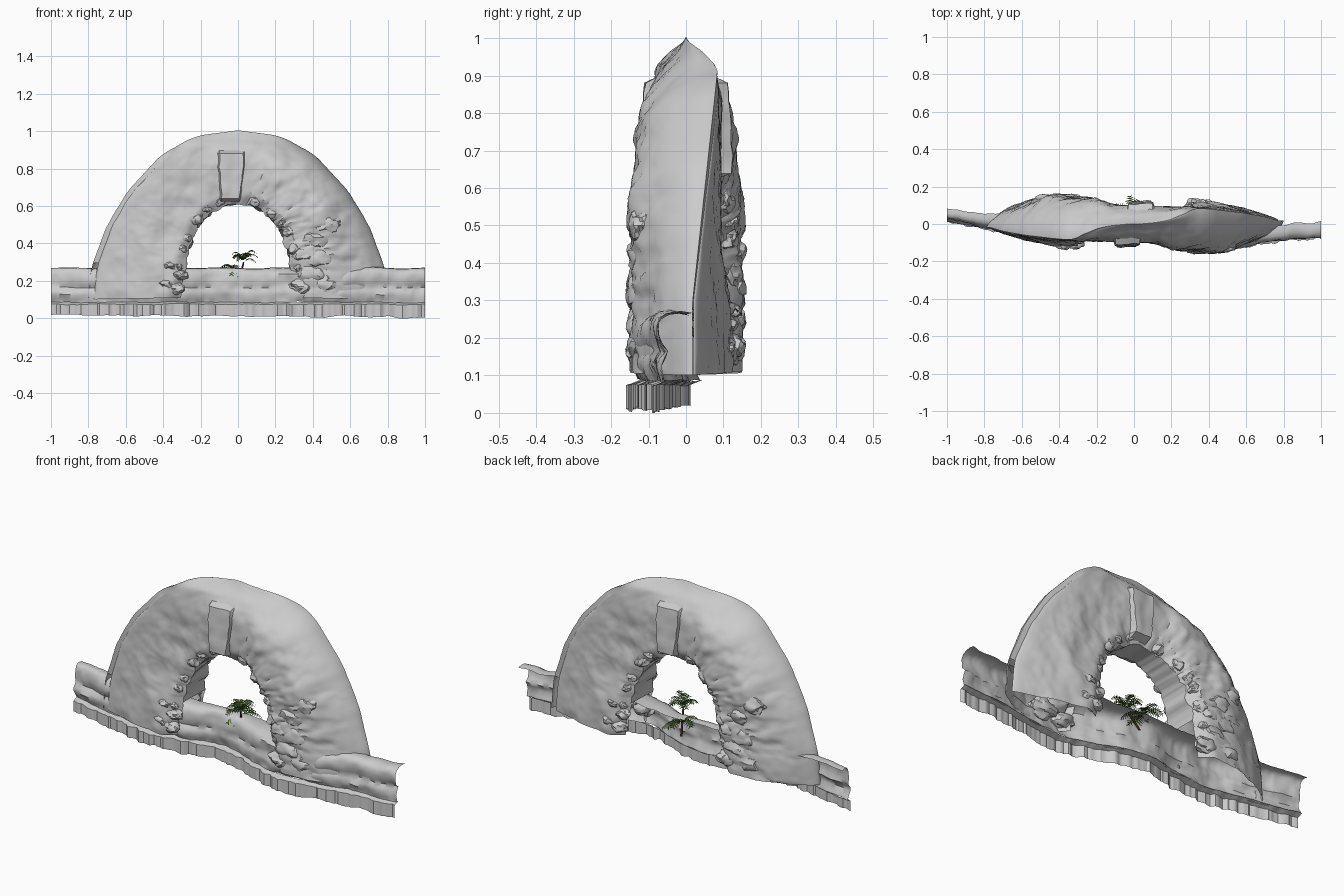
import bpy, bmesh, math, random
from mathutils import Vector, noise

random.seed(4)
if "Cube" in bpy.data.objects:
    bpy.data.objects.remove(bpy.data.objects["Cube"], do_unlink=True)


def material(name, colour):
    mat = bpy.data.materials.new(name)
    mat.use_nodes = True
    mat.diffuse_color = (*colour, 1)
    mat.node_tree.nodes["Principled BSDF"].inputs["Base Color"].default_value = (*colour, 1)
    return mat


ROCK = material("grey_rock", (0.60, 0.60, 0.60))
LEAF = material("leaf_green", (0.08, 0.15, 0.03))
BARK = material("bark_brown", (0.10, 0.06, 0.03))


def finish(name, bm, mat, angle=35):
    bmesh.ops.recalc_face_normals(bm, faces=bm.faces[:])
    mesh = bpy.data.meshes.new(name)
    bm.to_mesh(mesh)
    bm.free()
    mesh.materials.append(mat)
    obj = bpy.data.objects.new(name, mesh)
    bpy.context.collection.objects.link(obj)
    bpy.ops.object.select_all(action='DESELECT')
    obj.select_set(True)
    bpy.context.view_layer.objects.active = obj
    bpy.ops.object.shade_smooth_by_angle(angle=math.radians(angle))


def sample(table, t):
    """Piecewise linear lookup of rows (key, values...)."""
    t = min(max(t, table[0][0]), table[-1][0])
    for a, b in zip(table, table[1:]):
        if t <= b[0]:
            f = (t - a[0]) / (b[0] - a[0])
            return [p + (q - p) * f for p, q in zip(a[1:], b[1:])]


def smooth_sample(table, t, r):
    rows = [sample(table, t + d * r) for d in (-1, -.5, 0, .5, 1)]
    return [sum(c) / len(rows) for c in zip(*rows)]


def rough(x, y, z, octaves=4):
    return noise.fractal(Vector((x, y, z)), 0.9, 2.0, octaves)


def loft(bm, rows, closed, gap=None):
    """Skin rows of points; gap(vertex, index) leaves a face out."""
    rings = [[bm.verts.new(p) for p in row] for row in rows]
    for a, b in zip(rings, rings[1:]):
        n = len(a)
        for i in range(n if closed else n - 1):
            j = (i + 1) % n
            if not (gap and gap(a[i], i)):
                bm.faces.new((a[i], a[j], b[j], b[i]))


# Arch half outline: along, outer x, outer z, inner x, inner z
OUTLINE = [(0, .80, .09, .31, .10), (.15, .785, .27, .28, .26), (.35, .70, .50, .26, .38),
           (.55, .59, .68, .22, .48), (.75, .41, .875, .15, .56), (.88, .23, .975, .08, .60),
           (1, 0, 1.005, 0, .61)]
# Front bulge by x
BULGE = [(-.8, .05), (-.6, .08), (-.4, .125), (-.25, .13), (0, .10), (.1, .10),
         (.2, .135), (.35, .155), (.5, .145), (.6, .12), (.8, .07)]
# Limit of depth by height: smooth left half, rubbly right half
LIMIT = [(.1, .14, .15), (.3, .11, .15), (.45, .092, .155), (.6, .087, .145),
         (.83, .092, .13), (.93, .075, .085), (1, .01, .01)]


def arch_front(t, s):
    """Front skin point: t runs left to right -1..1, s from inner to outer rim."""
    side = 1 if t > 0 else -1
    ox, oz, ix, iz = smooth_sample(OUTLINE, 1 - abs(t), .03)
    reach = 1 - .06 * min(1, max(0, -t * 6))
    reach += .02 * rough(t * 9, 2, side) * (1 - abs(t))
    f = s * min(reach, 1)
    jag = .012 * rough(t * 9, 5, 1) * (1 - s) ** 4
    x = side * (ix + (ox - ix) * f + jag)
    z = iz + (oz - iz) * f + jag
    right = min(1, max(0, .5 + t * 4))
    low, high = sample(LIMIT, z)
    limit = low + (high - low) * right
    depth = min(smooth_sample(BULGE, x, .04)[0], limit)
    # On the right the face rolls over the crown to meet the back skin
    edge = min(limit, .02 + .12 * max(0, z - .3)) * (1 - 1.9 * right)
    q = min(1, max(0, (s - .45) / .55))
    y = edge + (depth - edge) * math.sqrt(1 - q * q)
    y *= .7 + .3 * min(1, s / .12)
    # Weathering: radial fissures, strongest on the right half
    fade = 1 - s ** 6
    crack = abs(rough(t * 7, s * 1.5, 3))
    y += fade * (.012 * rough(x * 8, z * 8, 7) - (.004 + .03 * right) * max(0, .25 - crack))
    return x, -y, z


def build_arch():
    bm = bmesh.new()
    cols, rows = 150, []
    rims = [math.sin(math.pi / 2 * i / 36) for i in range(37)]
    for c in range(cols + 1):
        t = -1 + 2 * c / cols
        front = [arch_front(t, s) for s in rims]
        back = [arch_front(-t, s) for s in reversed(rims)]
        rows.append(front + [(-x, -y, z) for x, y, z in back])
    # The two skins stand apart near the ground
    n = len(rims)
    loft(bm, rows, True, lambda v, i: i % n == n - 1 and v.co.z < .29)
    finish("rock_arch", bm, ROCK)


# Ledge by x: front line and back line of its top
LINES = [(-1, .015, .08), (-.8, -.03, .05), (-.5, -.09, .03), (-.3, -.075, .04), (-.12, -.03, .045),
         (.02, -.05, .045), (.2, -.12, .04), (.3, -.15, .02), (.4, -.155, -.02), (.6, -.125, -.02),
         (.8, -.09, 0), (1, -.08, .015)]
# Wall section as (setback, height), then top as (share of width, height)
WALL = [(.025, .085), (.02, .10), (.008, .125), (.012, .148), (.022, .165), (.014, .185),
        (.01, .21), (.012, .235)]
TOP = [(.22, .255), (.42, .267), (.7, .27), (1, .265)]


def build_ledge():
    foot, wall = bmesh.new(), bmesh.new()
    foot_rows, wall_rows = [], []
    for c in range(201):
        x = -1 + c / 100
        y, rear = smooth_sample(LINES, x, .04)
        rib = .014 * rough(x * 22, 0, 4)
        base = min(.02, max(0, .011 - .006 * x + .015 * rough(x * 6, 1, 1)))
        lip = .075 + .007 * rough(x * 5, 3, 1)
        foot_rows.append([(x, y + rib, base), (x, y + rib, lip), (x, y + .03, lip + .012)])
        section = [(y + b, z) for b, z in WALL] + [(y + (rear - y) * b, z) for b, z in TOP]
        wall_rows.append([(x, v + .016 * rough(x * 6, z * 11, 6), z + .006 * rough(x * 5, z * 3, 9))
                          for v, z in section])
    loft(foot, foot_rows, False)
    loft(wall, wall_rows, False)
    finish("ledge_footing", foot, ROCK, 30)
    finish("ledge_wall", wall, ROCK, 50)


def rock(name, loc, size, seed):
    bm = bmesh.new()
    bmesh.ops.create_icosphere(bm, subdivisions=3, radius=1)
    for v in bm.verts:
        d = v.co.normalized()
        k = 1 + .35 * rough(d.x * 1.3 + seed, d.y * 1.3, d.z * 1.3, 3)
        v.co = Vector([l + a * b * k for l, a, b in zip(loc, d, size)])
    finish(name, bm, ROCK, 30)


def both_sides(name, loc, size, seed):
    x, y, z = loc
    rock("front_" + name, loc, size, seed)
    rock("back_" + name, (-x, -y, z), size, seed + 5)


def build_boulders():
    # Tumbled piles at the feet of the arch: x, z, width
    pile = [(.34, .17, .06), (.39, .24, .075), (.43, .32, .075), (.35, .34, .055),
            (.46, .19, .08), (.41, .42, .07), (.48, .50, .07),
            (-.33, .16, .045), (-.31, .23, .04), (-.36, .28, .035), (-.38, .18, .045)]
    for i, (x, z, w) in enumerate(pile):
        y = -sample(BULGE, x)[0] + .028
        both_sides(f"boulder_{i}", (x, y, z), (w, .035, w * .65), i * 3.1)
    # Broken stones lining the opening
    for i in range(13):
        t = -.8 + 1.6 * (i + random.uniform(-.3, .3)) / 12
        x, y, z = arch_front(t, .09)
        w = random.uniform(.022, .042)
        both_sides(f"rim_stone_{i}", (x, y + .016, z), (w, .025, w * .9), i * 1.7)


def build_keystone(name, turn):
    bm = bmesh.new()
    rows = []
    for i in range(13):
        f = i / 12
        z = .615 + .29 * f
        left, right = -.10 - .025 * f, .02 + .04 * f
        row = []
        for j in range(9):
            g = j / 8
            face = -.118 + .012 * rough(g * 2, f * 3, 8) + .035 * max(0, f - .5)
            y = -.06 if j in (0, 8) or i in (0, 12) else face
            wobble = .008 * rough(f * 4, j // 5, 2)
            row.append((turn * (left + (right - left) * g + wobble), turn * y, z))
        rows.append(row)
    loft(bm, rows, False)
    finish(name, bm, ROCK, 30)


def build_fronds(name, centre, radius, count, lift):
    """Crown of arching fronds, each a spine with paired leaflets."""
    bm = bmesh.new()
    up = Vector((0, 0, 1))
    for i in range(count):
        a = math.tau * i / count + random.uniform(-.2, .2)
        out = Vector((math.cos(a), math.sin(a), 0))
        across = up.cross(out)
        reach = radius * random.uniform(.8, 1.1)
        rise = lift * random.uniform(.5, 1.4)
        spine = []
        for k in range(11):
            f = k / 10
            spine.append(centre + out * reach * f + up * reach * (rise * 2 * f - (rise + .6) * f * f))
        for k in range(1, 10):
            p, q = spine[k], spine[k + 1]
            span = reach * .34 * math.sin(math.pi * (k + 1) / 12)
            for s in (-1, 1):
                tip = p + across * s * span + (q - p) * 1.2 - up * span * .35
                bm.faces.new([bm.verts.new(v) for v in (p, p + (q - p) * .85, tip)])
    finish(name, bm, LEAF)


def build_trunk(name, low, high, radius):
    bm = bmesh.new()
    rows = []
    for i in range(7):
        f = i / 6
        c = low.lerp(high, f)
        r = radius * (1.2 - .4 * f) * (1.15 if i % 2 else 1)
        rows.append([c + Vector((r * math.cos(a), r * math.sin(a), 0))
                     for a in (math.tau * j / 8 for j in range(8))])
    loft(bm, rows, True)
    finish(name, bm, BARK)


build_arch()
build_ledge()
build_boulders()
build_keystone("front_keystone", 1)
build_keystone("back_keystone", -1)

# Palm growing behind the ledge, with a lower clump
crown = Vector((.03, -.02, .30))
clump = Vector((-.01, .055, .245))
build_trunk("palm_trunk", Vector((.0, .04, .17)), crown, .005)
build_fronds("palm_crown", crown, .075, 13, 1)
build_fronds("lower_palm_fronds", clump, .095, 10, .6)
